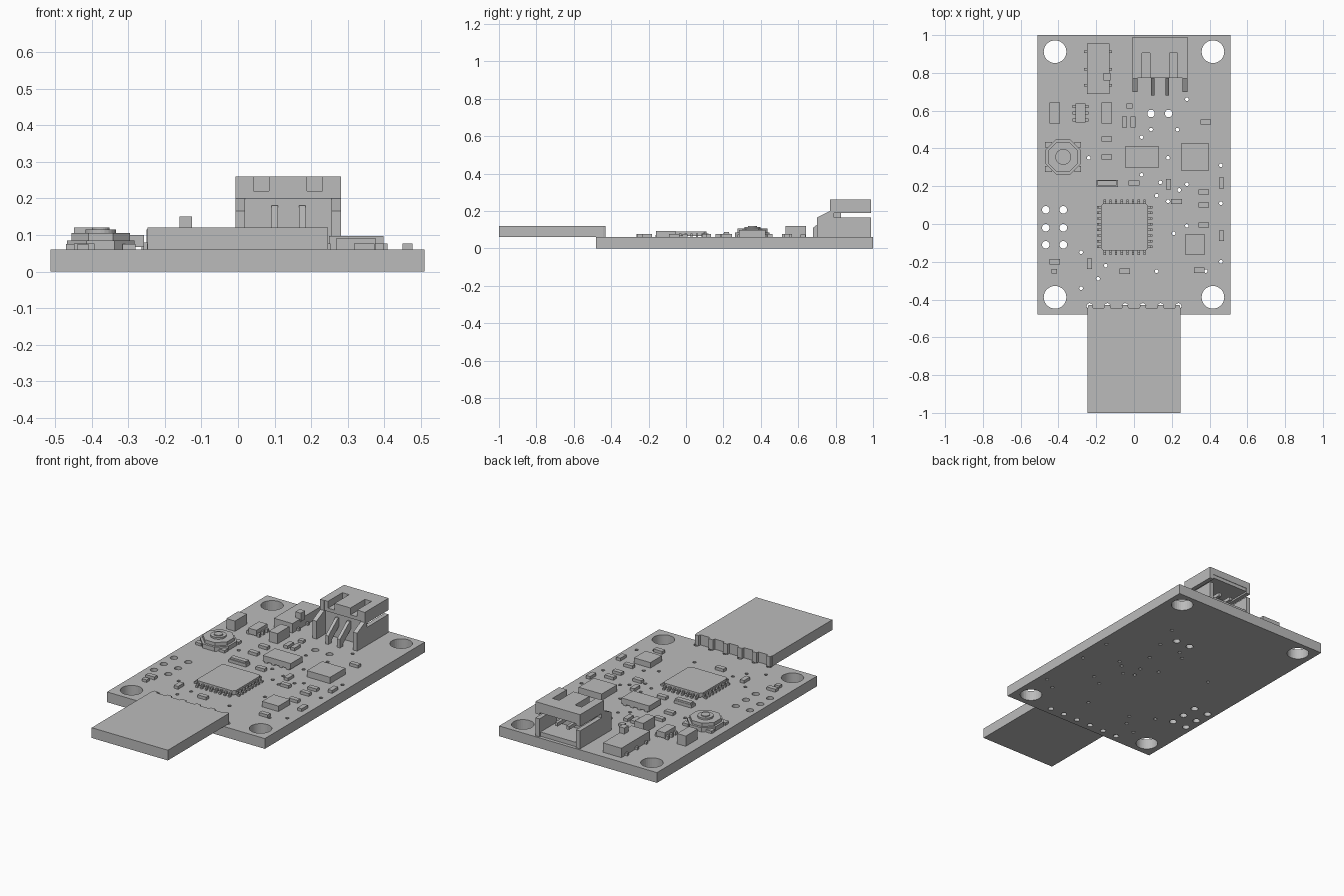
import bpy, bmesh
from math import pi, sin, cos
from mathutils import Matrix, Vector

cube = bpy.data.objects.get("Cube")
if cube:
    bpy.data.objects.remove(cube)

GREY = (0.5, 0.5, 0.5, 1)
grey = bpy.data.materials.new("plain grey")
grey.use_nodes = True
grey.diffuse_color = GREY
grey.node_tree.nodes["Principled BSDF"].inputs["Base Color"].default_value = GREY

TOP = 0.06  # upper surface of the board


def add_object(name, mesh):
    ob = bpy.data.objects.new(name, mesh)
    bpy.context.collection.objects.link(ob)
    mesh.materials.clear()
    mesh.materials.append(grey)
    return ob


def boxes(name, items):
    """One object from boxes given as (x, y, width, depth, z0, z1)."""
    bm = bmesh.new()
    for x, y, w, d, z0, z1 in items:
        m = Matrix.Translation((x, y, (z0 + z1) / 2)) @ Matrix.Diagonal((w, d, z1 - z0, 1))
        bmesh.ops.create_cube(bm, size=1, matrix=m)
    mesh = bpy.data.meshes.new(name)
    bm.to_mesh(mesh)
    bm.free()
    return add_object(name, mesh)


def ring(x, y, r, n=20, turn=0.0):
    return [(x + r * cos(turn + 2 * pi * i / n), y + r * sin(turn + 2 * pi * i / n)) for i in range(n)]


def rect(x0, x1, y0, y1):
    return [(x0, y0), (x1, y0), (x1, y1), (x0, y1)]


def prism(name, loops, lo, hi, along_x=False):
    """Extrude an outline (first loop) with holes (other loops) from lo to hi."""
    curve = bpy.data.curves.new(name, "CURVE")
    curve.dimensions = "2D"
    curve.fill_mode = "BOTH"
    curve.extrude = (hi - lo) / 2
    for loop in loops:
        s = curve.splines.new("POLY")
        s.points.add(len(loop) - 1)
        for p, (u, v) in zip(s.points, loop):
            p.co = (u, v, 0, 1)
        s.use_cyclic_u = True
        s.use_smooth = False
    temp = bpy.data.objects.new(name + " helper", curve)
    bpy.context.collection.objects.link(temp)
    bpy.context.view_layer.update()
    mesh = bpy.data.meshes.new_from_object(temp.evaluated_get(bpy.context.evaluated_depsgraph_get()))
    bpy.data.objects.remove(temp)
    mid = (lo + hi) / 2
    if along_x:
        mesh.transform(Matrix.Rotation(pi / 2, 4, "Z") @ Matrix.Rotation(pi / 2, 4, "X"))
    mesh.transform(Matrix.Translation((mid, 0, 0) if along_x else (0, 0, mid)))
    bm = bmesh.new()
    bm.from_mesh(mesh)
    bmesh.ops.remove_doubles(bm, verts=bm.verts, dist=0.0001)
    bmesh.ops.recalc_face_normals(bm, faces=bm.faces)
    for f in bm.faces:
        f.smooth = False
    bm.to_mesh(mesh)
    bm.free()
    return add_object(name, mesh)


# Board with mounting holes, pad holes, vias and connector tab holes
tab_pads = [-0.235 + 0.094 * i for i in range(6)]
holes = [ring(x, y, 0.06, 32) for x in (-0.418, 0.418) for y in (-0.388, 0.912)]
holes += [ring(x, y, 0.02) for x in (-0.467, -0.374) for y in (-0.11, -0.02, 0.075)]
holes += [ring(x, 0.585, 0.02) for x in (0.09, 0.183)]
holes += [ring(x, -0.435, 0.016, 12) for x in tab_pads]
vias = [(.28, .66), (.23, .5), (.09, .5), (.04, .46), (.18, .35), (-.24, .35), (.04, .26), (.14, .22),
        (.28, .21), (.24, .18), (.12, .15), (.18, .12), (.46, .31), (.46, .11), (.28, -.01), (.21, -.05),
        (-.28, -.15), (-.15, -.22), (-.19, -.29), (-.28, -.34), (.12, -.25), (.38, -.25), (.46, -.2)]
holes += [ring(x, y, 0.01, 10) for x, y in vias]
prism("board", [rect(-0.512, 0.51, -0.48, 1.0)] + holes, 0, TOP)

# Plug tab with a stepped inner edge
edge = [(0.246, -1.0), (0.246, -0.445)]
for x in reversed(tab_pads):
    right, left = min(x + 0.018, 0.2459), max(x - 0.018, -0.2459)
    edge += [(right, -0.445), (right - 0.004, -0.43), (left + 0.004, -0.43), (left, -0.445)]
edge += [(-0.247, -0.445), (-0.247, -1.0)]
prism("plug_tab", [edge], TOP, 0.12)

# Small passive parts lying along x or along y
flat = [(.38, .54), (-.145, .45), (-.145, .355), (0, .217), (.37, .17), (.225, .12), (.37, .1),
        (.37, -.005), (-.42, -.2), (-.05, -.25), (.345, -.245)]
upright = [(-.05, .54), (-.005, .54), (.183, .21), (.463, .217), (.463, -.063), (-.235, -.21)]
boxes("small_passives",
      [(x, y, 0.056, 0.027, TOP, 0.077) for x, y in flat]
      + [(x, y, 0.027, 0.056, TOP, 0.077) for x, y in upright]
      + [(x, y, 0.03, 0.026, TOP, 0.075) for x, y in ((-.024, .625), (-.423, -.25))])

# Tall capacitors
boxes("capacitors", [(x, 0.587, 0.056, 0.11, TOP, 0.12) for x in (-0.42, -0.145)])

# Regulator with three leads on each side
boxes("regulator", [(-0.283, 0.587, 0.053, 0.1, 0.067, 0.1)])
boxes("regulator_leads", [(-0.283 + s * 0.033, 0.587 + k * 0.036, 0.018, 0.016, TOP, 0.08)
                          for s in (-1, 1) for k in (-1, 0, 1)])

# Crystal with raised lid
boxes("crystal", [(-0.142, 0.215, 0.112, 0.036, TOP, 0.078), (-0.142, 0.217, 0.1, 0.028, 0.078, 0.088)])

# Flat chips with contact pads
boxes("memory_chip", [(0.042, 0.354, 0.18, 0.11, 0.067, 0.1)])
boxes("memory_chip_pads", [(-0.028 + 0.0465 * i, 0.354 + s * 0.048, 0.02, 0.014, TOP, 0.07)
                           for i in range(4) for s in (-1, 1)])
boxes("radio_chip", [(0.323, 0.354, 0.15, 0.142, TOP, 0.097)])
boxes("sensor_chip", [(0.322, -0.108, 0.106, 0.106, TOP, 0.092)])

# Main processor with chamfered corners and bent leads on four sides
cx, cy, h, c = -0.05, -0.016, 0.125, 0.014
corners = []
for sx, sy in ((1, 1), (-1, 1), (-1, -1), (1, -1)):
    pair = [(cx + sx * h, cy + sy * (h - c)), (cx + sx * (h - c), cy + sy * h)]
    corners += pair if sx * sy > 0 else pair[::-1]
prism("processor", [corners], 0.066, 0.09)
leads = []
for k in range(8):
    t = (k - 3.5) * 0.03
    for s in (-1, 1):
        for reach, size, z0, z1 in ((0.13, 0.014, 0.066, 0.08), (0.14, 0.014, TOP, 0.07)):
            leads.append((cx + s * reach, cy + t, size, 0.012, z0, z1))
            leads.append((cx + t, cy + s * reach, 0.012, size, z0, z1))
boxes("processor_leads", leads)

# Push button
bx, by = -0.375, 0.355
prism("button_base", [ring(bx, by, 0.1, 8, pi / 8)], TOP, 0.085)
prism("button_frame", [ring(bx, by, 0.086, 8, pi / 8)], 0.085, 0.105)
prism("button_cap", [ring(bx, by, 0.042, 24)], 0.105, 0.115)
prism("button_cap_top", [ring(bx, by, 0.024, 24)], 0.115, 0.12)
boxes("button_legs", [(bx + sx * 0.077, by + sy * 0.064, 0.036, 0.03, TOP, 0.075)
                      for sx in (-1, 1) for sy in (-1, 1)])

# Slide switch
boxes("slide_switch", [(-0.19, 0.822, 0.12, 0.265, TOP, 0.115)])
boxes("slide_switch_knob", [(-0.143, 0.78, 0.035, 0.04, 0.1, 0.15)])
boxes("slide_switch_leads", [(-0.19 + s * 0.066, y, 0.016, 0.014, TOP, 0.075)
                             for s in (-1, 1) for y in (0.735, 0.82, 0.912)])

# Power socket: side walls, floor, front wall, slotted roof and pins
wall = [(0.70, TOP), (0.70, 0.165), (0.77, 0.2), (0.77, 0.26), (0.99, 0.26), (0.99, 0.19),
        (0.79, 0.19), (0.79, 0.165), (0.99, 0.165), (0.99, TOP)]
for name, x in (("right", -0.007), ("left", 0.256)):
    prism("socket_wall_" + name, [wall], x, x + 0.026, True)
boxes("socket_shell", [(0.1375, 0.88, 0.237, 0.2, TOP, 0.085),
                       (0.1375, 0.805, 0.237, 0.05, 0.085, 0.2),
                       (0.1375, 0.88, 0.237, 0.215, 0.2, 0.22)])
roof = [(0.019, 0.772), (0.042, 0.772), (0.042, 0.905), (0.085, 0.905), (0.085, 0.772),
        (0.188, 0.772), (0.188, 0.905), (0.231, 0.905), (0.231, 0.772), (0.256, 0.772),
        (0.256, 0.99), (0.019, 0.99)]
prism("socket_roof", [roof], 0.22, 0.26)
pin = [(0.68, TOP), (0.68, 0.11), (0.77, 0.18), (0.79, 0.18), (0.79, 0.14), (0.71, 0.075), (0.71, TOP)]
for i, x in enumerate((0.1, 0.175)):
    prism("socket_pin_%d" % (i + 1), [pin], x - 0.009, x + 0.009, True)
boxes("socket_inner_pins", [(x, 0.89, 0.018, 0.12, 0.13, 0.15) for x in (0.1, 0.175)])
